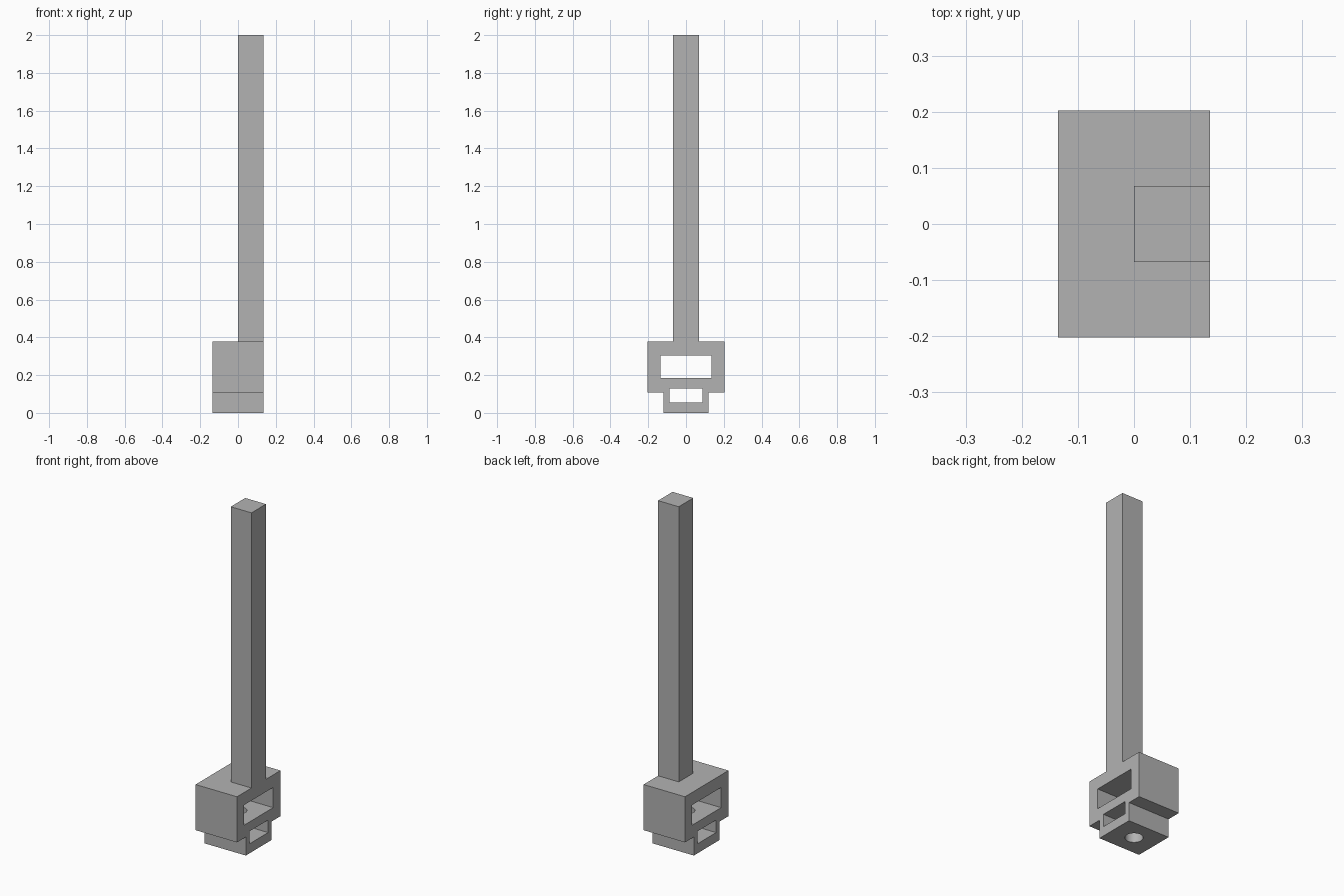
import bpy
import bmesh
from mathutils import Matrix, Vector

cube = bpy.data.objects.get("Cube")
if cube:
    bpy.data.objects.remove(cube, do_unlink=True)

grey = bpy.data.materials.new("light grey")
grey.use_nodes = True
grey.diffuse_color = (0.448, 0.448, 0.448, 1)
grey.node_tree.nodes["Principled BSDF"].inputs["Base Color"].default_value = grey.diffuse_color

HALF_X = 0.135   # half depth of the head
TOP = 0.378      # top of the head


def add_object(name, bm):
    bmesh.ops.recalc_face_normals(bm, faces=bm.faces)
    mesh = bpy.data.meshes.new(name)
    bm.to_mesh(mesh)
    bm.free()
    mesh.materials.append(grey)
    obj = bpy.data.objects.new(name, mesh)
    bpy.context.collection.objects.link(obj)
    return obj


def box(name, low, high):
    low, high = Vector(low), Vector(high)
    bm = bmesh.new()
    bmesh.ops.create_cube(bm, size=1, matrix=Matrix.Translation((low + high) / 2)
                          @ Matrix.Diagonal((high - low).to_4d()))
    return add_object(name, bm)


def bore(name, radius, low, high):
    bm = bmesh.new()
    bmesh.ops.create_cone(bm, cap_ends=True, segments=32, radius1=radius, radius2=radius,
                          depth=high - low, matrix=Matrix.Translation((0, 0, (low + high) / 2)))
    return add_object(name, bm)


def combine(target, tool, operation):
    """Apply a boolean and discard the helper."""
    tool.hide_render = True
    mod = target.modifiers.new(operation.title(), 'BOOLEAN')
    mod.operation = operation
    mod.solver = 'EXACT'
    mod.object = tool
    bpy.context.view_layer.objects.active = target
    bpy.ops.object.modifier_apply(modifier=mod.name)
    bpy.data.objects.remove(tool, do_unlink=True)


# Stepped head: half profile mirrored in y, extruded along x
half = [(0.12, 0), (0.12, 0.109), (0.2025, 0.109), (0.2025, TOP)]
outline = half + [(-y, z) for y, z in reversed(half)]
bm = bmesh.new()
face = bm.faces.new([bm.verts.new((-HALF_X, y, z)) for y, z in outline])
grown = bmesh.ops.extrude_face_region(bm, geom=[face])["geom"]
bmesh.ops.translate(bm, vec=(2 * HALF_X, 0, 0),
                    verts=[v for v in grown if isinstance(v, bmesh.types.BMVert)])
body = add_object("post_with_head", bm)

# Tall post flush with one side of the head
combine(body, box("post", (0, -0.0675, 0.34), (HALF_X, 0.0675, 2)), 'UNION')

# Windows running through the head
for name, y, low, high in (("upper_window", 0.135, 0.185, 0.304),
                           ("lower_window", 0.088, 0.056, 0.13)):
    combine(body, box(name, (-0.3, -y, low), (0.3, y, high)), 'DIFFERENCE')

# Round bore through the base and the shelf between the windows
combine(body, bore("bore", 0.048, -0.1, 0.24), 'DIFFERENCE')

bpy.ops.object.select_all(action='DESELECT')
body.select_set(True)
bpy.context.view_layer.objects.active = body
bpy.ops.object.shade_smooth_by_angle()
